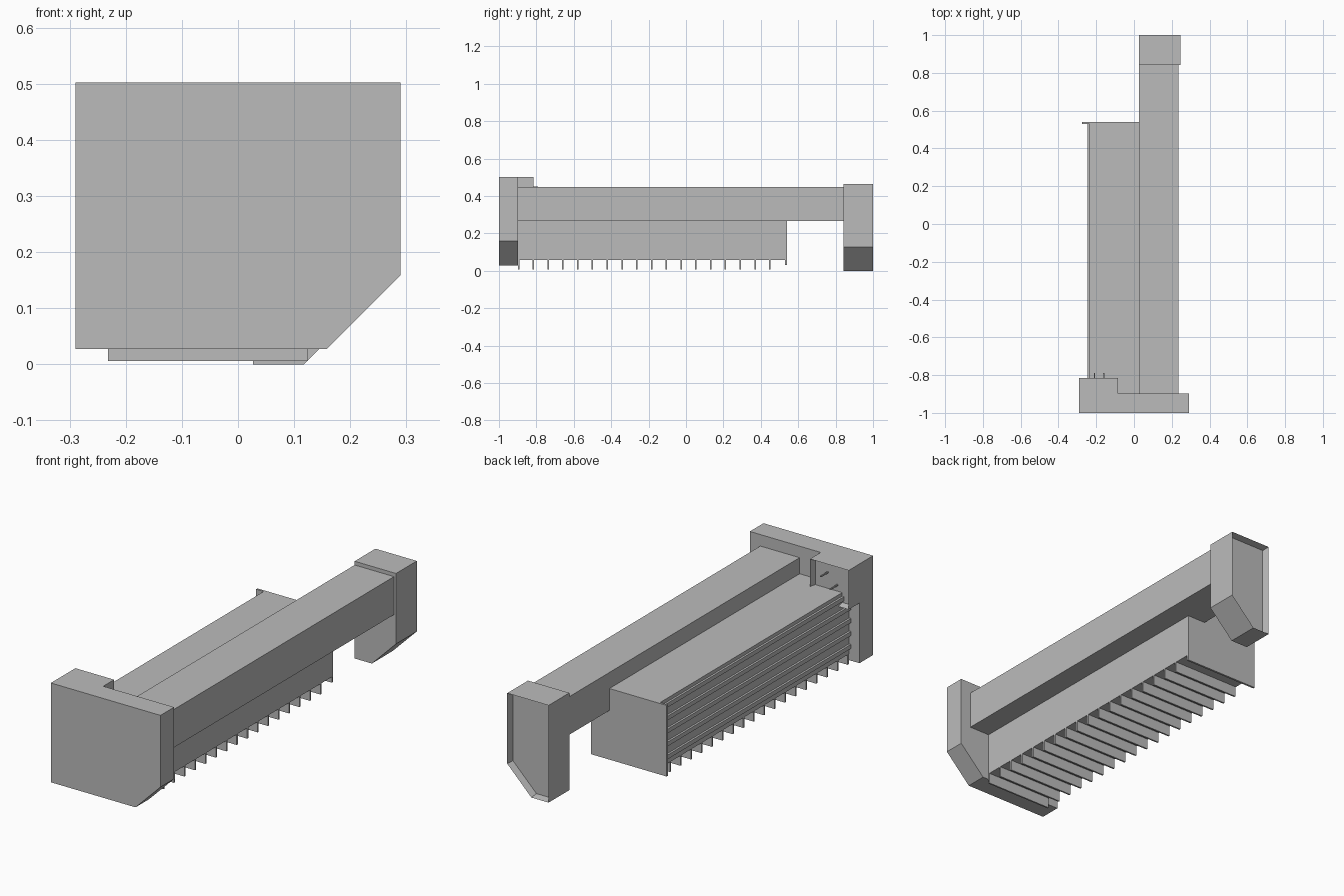
import bpy, bmesh

if "Cube" in bpy.data.objects:
    bpy.data.objects.remove(bpy.data.objects["Cube"], do_unlink=True)

grey = bpy.data.materials.new("plain grey")
grey.use_nodes = True
colour = (0.5, 0.5, 0.5, 1)
grey.diffuse_color = colour
grey.node_tree.nodes["Principled BSDF"].inputs["Base Color"].default_value = colour


def prism(name, profile, y0, y1, rim=0, depth=0):
    """Extrude an (x, z) profile along y, optionally hollowing its rear face."""
    bm = bmesh.new()
    face = bm.faces.new([bm.verts.new((x, y0, z)) for x, z in profile])
    grown = bmesh.ops.extrude_face_region(bm, geom=[face])["geom"]
    verts = [g for g in grown if isinstance(g, bmesh.types.BMVert)]
    bmesh.ops.translate(bm, verts=verts, vec=(0, y1 - y0, 0))
    bmesh.ops.recalc_face_normals(bm, faces=bm.faces)
    if rim:
        rear = [f for f in bm.faces if f.normal.y > 0.9]
        bmesh.ops.inset_region(bm, faces=rear, thickness=rim, use_even_offset=True)
        bmesh.ops.translate(bm, verts=rear[0].verts, vec=(0, -depth, 0))
    mesh = bpy.data.meshes.new(name)
    bm.to_mesh(mesh)
    bm.free()
    mesh.materials.append(grey)
    obj = bpy.data.objects.new(name, mesh)
    bpy.context.collection.objects.link(obj)
    return obj


def box(name, x0, x1, y0, y1, z0, z1, **kw):
    return prism(name, [(x0, z0), (x1, z0), (x1, z1), (x0, z1)], y0, y1, **kw)


def chamfered(name, x0, x1, y0, y1, z0, z1, cut, **kw):
    """Box with its lower left-hand corner cut off."""
    outline = [(x0, z0), (x1 - cut, z0), (x1, z0 + cut), (x1, z1), (x0, z1)]
    return prism(name, outline, y0, y1, **kw)


# End pieces: solid front plate and hollow-backed rear cap
chamfered("front_plate", -0.29, 0.29, -1, -0.897, 0.027, 0.502, 0.132)
chamfered("rear_cap", 0.027, 0.246, 0.843, 1, 0, 0.465, 0.128, rim=0.006, depth=0.035)

# Connector housing behind the front plate, with two pins
box("connector_housing", -0.29, -0.085, -0.898, -0.815, 0.315, 0.502, rim=0.008, depth=0.03)
for i, (x, z) in enumerate([(-0.16, 0.448), (-0.21, 0.4)]):
    box(f"pin_{i + 1}", x - 0.003, x + 0.003, -0.85, -0.79, z - 0.003, z + 0.003)

# Long upper beam, main body and thin end plate
box("beam", 0.027, 0.235, -0.9, 0.85, 0.265, 0.447)
box("body", -0.235, 0.125, -0.9, 0.53, 0.057, 0.37)
box("end_plate", -0.275, 0.125, 0.53, 0.54, 0.03, 0.37)

# Lengthwise ribs on the right side of the body
for i in range(5):
    z = 0.085 + i * 0.062
    box(f"side_rib_{i + 1}", -0.245, -0.23, -0.898, 0.53, z, z + 0.02)

# Cross fins under the body
for i in range(18):
    y = -0.895 + i * 0.079
    box(f"bottom_fin_{i + 1}", -0.232, 0.125, y - 0.004, y + 0.004, 0.006, 0.06)
